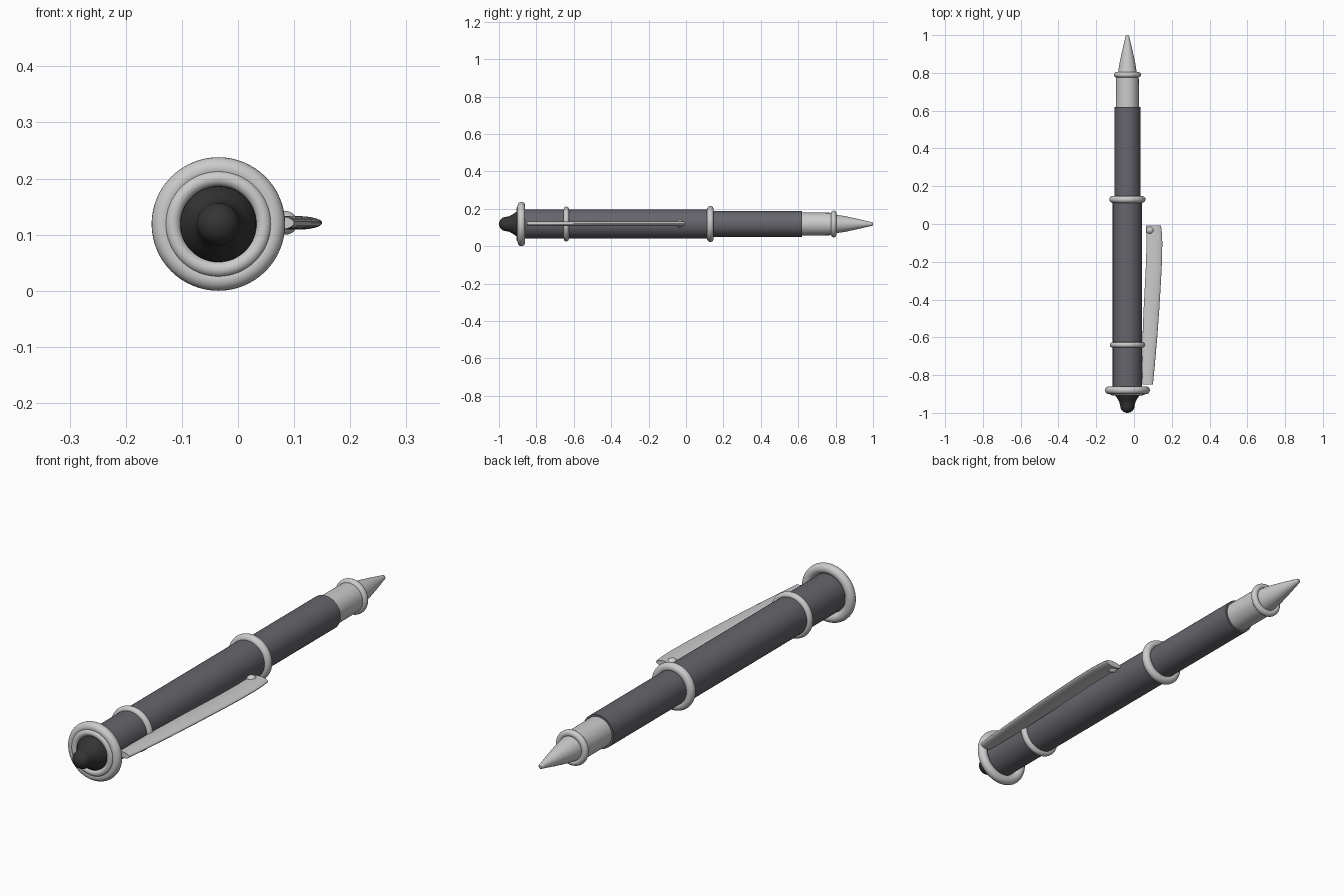
import bpy, bmesh, math

if "Cube" in bpy.data.objects:
    bpy.data.objects.remove(bpy.data.objects["Cube"])

CX, CZ = -0.035, 0.119   # pen axis, running along y


def material(name, rgb):
    m = bpy.data.materials.new(name)
    m.diffuse_color = (*rgb, 1)
    m.use_nodes = True
    m.node_tree.nodes["Principled BSDF"].inputs["Base Color"].default_value = m.diffuse_color
    return m


silver = material("silver", (0.68, 0.68, 0.7))
dark = material("dark_grey", (0.13, 0.13, 0.15))
black = material("rubber_black", (0.035, 0.035, 0.035))


def finish(obj, mat, angle=35):
    obj.data.materials.append(mat)
    bpy.ops.object.select_all(action='DESELECT')
    obj.select_set(True)
    bpy.context.view_layer.objects.active = obj
    bpy.ops.object.shade_smooth_by_angle(angle=math.radians(angle))


def loft(name, rings, mat):
    """Skin a list of equal-length point rings and cap both ends."""
    bm = bmesh.new()
    vs = [[bm.verts.new(p) for p in r] for r in rings]
    n = len(vs[0])
    for a, b in zip(vs, vs[1:]):
        for i in range(n):
            j = (i + 1) % n
            bm.faces.new((a[i], a[j], b[j], b[i]))
    bm.faces.new(vs[0])
    bm.faces.new(vs[-1])
    bmesh.ops.recalc_face_normals(bm, faces=bm.faces)
    me = bpy.data.meshes.new(name)
    bm.to_mesh(me)
    bm.free()
    obj = bpy.data.objects.new(name, me)
    bpy.context.collection.objects.link(obj)
    finish(obj, mat)


def turned(name, profile, mat, n=64):
    """Lathe (y, radius) pairs around the pen axis."""
    ang = [2 * math.pi * i / n for i in range(n)]
    loft(name, [[(CX + r * math.cos(a), y, CZ + r * math.sin(a)) for a in ang]
                for y, r in profile], mat)


def ring(name, y, outer, minor):
    bpy.ops.mesh.primitive_torus_add(
        location=(CX, y, CZ), rotation=(math.pi / 2, 0, 0),
        major_radius=outer - minor, minor_radius=minor,
        major_segments=64, minor_segments=20)
    obj = bpy.context.object
    obj.name = name
    finish(obj, silver)


# Barrels, grip and writing tip
turned("upper_barrel", [(-0.895, 0.0775), (0.125, 0.0775)], dark)
turned("lower_barrel", [(0.12, 0.069), (0.62, 0.069)], dark)
turned("metal_grip", [(0.615, 0.061), (0.795, 0.06)], silver)
turned("cone_tip", [(0.785, 0.052), (0.85, 0.042), (0.92, 0.027),
                    (0.99, 0.0105), (0.997, 0.009), (1.0, 0.006)], silver)

# Rubber end cap: flared base and rounded knob
knob = [(-0.962 - 0.038 * math.sin(t), max(0.038 * math.cos(t), 0.001))
        for t in [math.pi / 2 * i / 10 for i in range(11)]]
turned("rubber_end_cap", [(-0.88, 0.07), (-0.905, 0.067), (-0.925, 0.052),
                          (-0.945, 0.042)] + knob, black)

# Decorative rings
for name, y, outer, minor in [("end_ring", -0.88, 0.119, 0.02),
                              ("inner_end_ring", -0.893, 0.095, 0.014),
                              ("cap_band", -0.64, 0.093, 0.014),
                              ("middle_ring", 0.13, 0.096, 0.018),
                              ("tip_ring", 0.79, 0.072, 0.014)]:
    ring(name, y, outer, minor)

# Pocket clip: flat oval section, bowed outward along the pen
stations = [(-0.85, 0.044, 0.100), (-0.75, 0.043, 0.110), (-0.6, 0.045, 0.123),
            (-0.45, 0.051, 0.134), (-0.3, 0.059, 0.143), (-0.2, 0.064, 0.148),
            (-0.1, 0.066, 0.150), (-0.05, 0.065, 0.148), (-0.007, 0.063, 0.143)]
sections = []
for y, a, b in stations:
    c, w = (a + b) / 2, (b - a) / 2
    sections.append([(c + w * math.cos(t), y, CZ + 0.002 + 0.012 * math.sin(t))
                     for t in [2 * math.pi * i / 32 for i in range(32)]])
loft("pocket_clip", sections, silver)

# Small ball at the free end of the clip
bpy.ops.mesh.primitive_uv_sphere_add(segments=32, ring_count=16, radius=0.021,
                                     location=(0.085, -0.033, CZ + 0.002))
ball = bpy.context.object
ball.name = "clip_ball"
finish(ball, silver)
